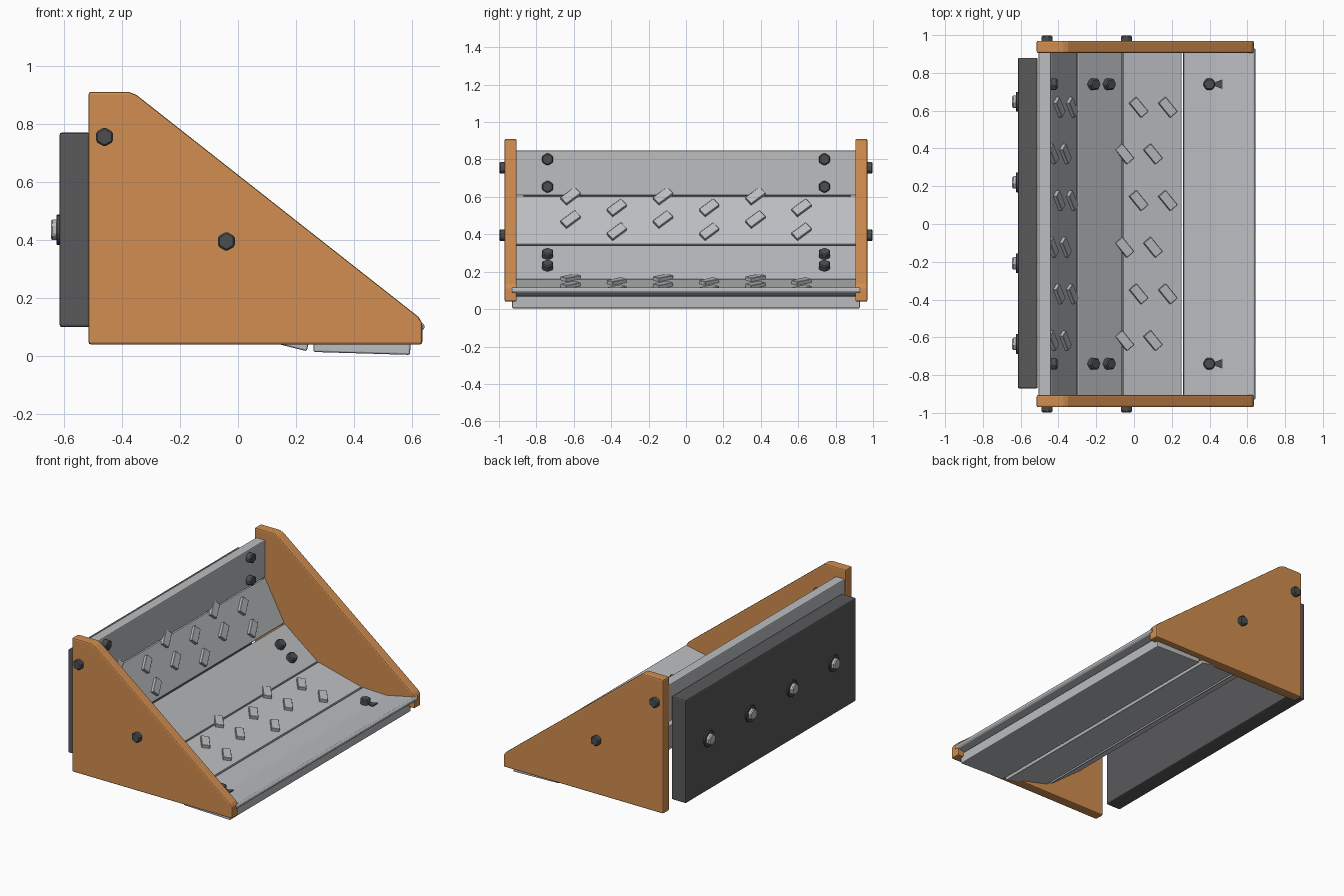
import bpy, bmesh
from math import radians
from mathutils import Matrix, Vector

if "Cube" in bpy.data.objects:
    bpy.data.objects.remove(bpy.data.objects["Cube"], do_unlink=True)


def material(name, rgb):
    m = bpy.data.materials.new(name)
    m.use_nodes = True
    m.diffuse_color = (*rgb, 1)
    m.node_tree.nodes["Principled BSDF"].inputs["Base Color"].default_value = (*rgb, 1)
    return m


ORANGE = material("orange paint", (0.64, 0.27, 0.08))
STEEL = material("light steel", (0.50, 0.51, 0.53))
DARK = material("dark grey", (0.10, 0.10, 0.105))
BOLT = material("bolt grey", (0.07, 0.075, 0.08))


def finish(name, bm, mat, bevel=0.0, segments=2):
    bmesh.ops.recalc_face_normals(bm, faces=bm.faces)
    mesh = bpy.data.meshes.new(name)
    bm.to_mesh(mesh)
    bm.free()
    mesh.materials.append(mat)
    ob = bpy.data.objects.new(name, mesh)
    bpy.context.collection.objects.link(ob)
    if bevel:
        mod = ob.modifiers.new("edge", "BEVEL")
        mod.width, mod.segments, mod.limit_method = bevel, segments, "ANGLE"
        mod.angle_limit = radians(20)
    return ob


def prism(name, pts, y0, y1, mat, bevel=0.006):
    """Extrude an xz profile along y."""
    bm = bmesh.new()
    face = bm.faces.new([bm.verts.new((x, y0, z)) for x, z in pts])
    ext = bmesh.ops.extrude_face_region(bm, geom=[face])["geom"]
    bmesh.ops.translate(bm, vec=(0, y1 - y0, 0),
                        verts=[v for v in ext if isinstance(v, bmesh.types.BMVert)])
    return finish(name, bm, mat, bevel)


def frame(origin, normal, up):
    side = up.cross(normal)
    m = Matrix((side, up, normal)).transposed().to_4x4()
    m.translation = origin
    return m


def disc(name, fr, r, h, mat, sides=6, bevel=0.006, top=1.0):
    """Bolt head or washer standing on the frame's surface."""
    bm = bmesh.new()
    bmesh.ops.create_cone(bm, cap_ends=True, segments=sides, radius1=r, radius2=r * top,
                          depth=h + 0.01, matrix=Matrix.Translation((0, 0, h / 2 - 0.005)))
    ob = finish(name, bm, mat, bevel, 1)
    ob.matrix_world = fr
    return ob


def bar(name, fr, size, mat):
    bm = bmesh.new()
    bmesh.ops.create_cube(bm, size=1, matrix=Matrix.Diagonal((*size, 1)))
    ob = finish(name, bm, mat, 0.002, 1)
    ob.matrix_world = fr
    return ob


X, Z = Vector((1, 0, 0)), Vector((0, 0, 1))

# Side plates with bolts
plate = [(-0.515, 0.04), (-0.515, 0.91), (-0.375, 0.91), (-0.35, 0.9),
         (0.622, 0.135), (0.635, 0.115), (0.635, 0.04)]
for s, side in ((1, "right"), (-1, "left")):
    prism(f"{side}_side_plate", plate, s * 0.905, s * 0.97, ORANGE, 0.008)
    for i, (x, z) in enumerate(((-0.46, 0.755), (-0.04, 0.395))):
        disc(f"{side}_plate_bolt_{i}", frame((x, s * 0.97, z), Vector((0, s, 0)), Z),
             0.034, 0.027, BOLT)

# Back mounting block with washers and bolts
prism("back_block", [(-0.615, 0.1), (-0.615, 0.77), (-0.51, 0.77), (-0.51, 0.1)],
      -0.87, 0.88, DARK, 0.008)
for i in range(4):
    fr = frame((-0.615, -0.635 + 0.4275 * i, 0.435), -X, Z)
    disc(f"back_washer_{i}", fr, 0.052, 0.01, BOLT, 24, 0.002)
    disc(f"back_bolt_{i}", fr, 0.038, 0.03, STEEL)

# Curved run of flat floor panels, each a slab behind its top line
line = [Vector(p) for p in ((-0.44, 0.85), (-0.44, 0.605), (-0.30, 0.345),
                            (-0.06, 0.16), (0.255, 0.08))]
line_pairs = list(zip(line, line[1:])) + [(Vector((0.26, 0.08)), Vector((0.597, 0.07)))]
THICK = 0.066
panels = []
for i, (a, b) in enumerate(line_pairs):
    d = (b - a).normalized()
    n = Vector((-d.y, d.x))
    a2, b2 = a + d * 0.002, b - d * 0.002
    prism(f"floor_panel_{i}", [a2, b2, b2 - n * THICK, a2 - n * THICK], -0.93, 0.93, STEEL)
    panels.append((a, b, Vector((n.x, 0, n.y)), Vector((-d.x, 0, -d.y))))

# Raised front lip
prism("front_lip", [(0.43, 0.0735), (0.632, 0.116), (0.642, 0.107), (0.642, 0.095),
                    (0.632, 0.085), (0.45, 0.045)], -0.93, 0.93, STEEL, 0.003)


def on_panel(i, t, y):
    a, b, n, u = panels[i]
    p = a.lerp(b, t)
    return frame((p.x, y, p.y), n, u)


# Panel bolts
for i, t in ((0, 0.2), (0, 0.8), (2, 0.33), (2, 0.67), (4, 0.41)):
    for s in (1, -1):
        disc(f"panel_bolt_{i}_{t}_{s}", on_panel(i, t, s * 0.74), 0.034, 0.034, BOLT)

# Half-sunk bolt wedges beside the lip bolts
for s in (1, -1):
    bm = bmesh.new()
    tri = ((0.42, -0.006), (0.42, 0.006), (0.468, 0.026), (0.468, -0.026))
    low = [bm.verts.new((x, s * 0.74 + y, 0.06)) for x, y in tri]
    high = [bm.verts.new((v.co.x, v.co.y, 0.088)) for v in low]
    bm.faces.new(low)
    bm.faces.new(high)
    for k in range(4):
        j = (k + 1) % 4
        bm.faces.new((low[k], low[j], high[j], high[k]))
    finish(f"sunk_bolt_{s}", bm, BOLT)

# Slanted wear bars in staggered pairs on two panels
for panel, name in ((1, "upper"), (3, "lower")):
    for k in range(6):
        y = -0.617 + 0.247 * k
        for t in ((0.02, 0.5) if k % 2 == 0 else (0.26, 0.75)):
            fr = on_panel(panel, t, y) @ Matrix.Rotation(radians(40), 4, "Z")
            bar(f"{name}_wear_bar_{k}_{t}", fr, (0.1, 0.05, 0.04), STEEL)
